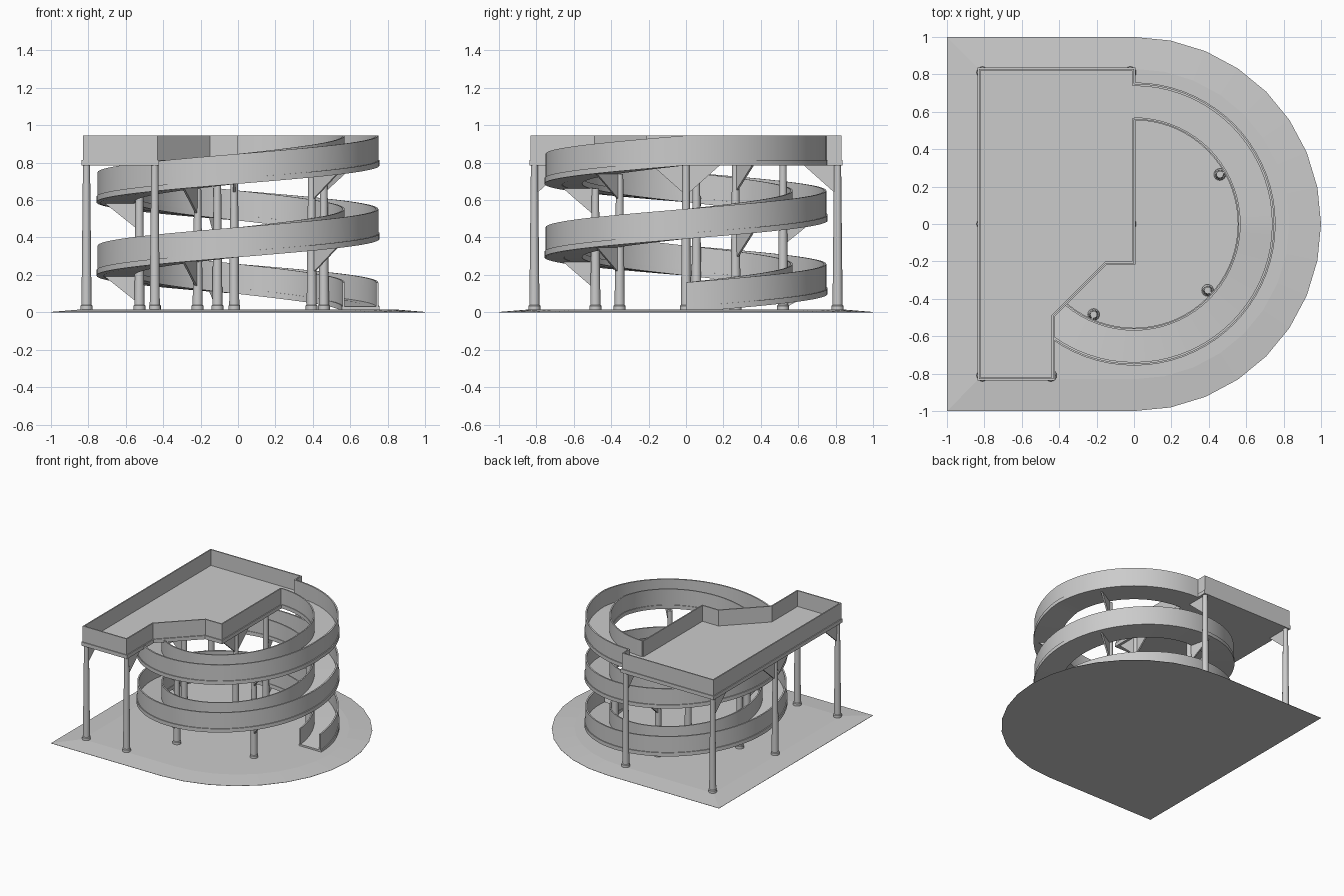
import bpy, bmesh, math
from mathutils import Vector

cube = bpy.data.objects.get("Cube")
if cube:
    bpy.data.objects.remove(cube)

grey = bpy.data.materials.new("light grey")
grey.use_nodes = True
GREY = (0.6, 0.6, 0.6, 1)
grey.diffuse_color = GREY
grey.node_tree.nodes["Principled BSDF"].inputs["Base Color"].default_value = GREY

DECK_Z, FLOOR, RIM = 0.785, 0.03, 0.16
TURNS = 720          # degrees climbed before the level run to the deck


def finish(bm, name, smooth=True):
    bmesh.ops.recalc_face_normals(bm, faces=bm.faces)
    mesh = bpy.data.meshes.new(name)
    bm.to_mesh(mesh)
    bm.free()
    obj = bpy.data.objects.new(name, mesh)
    bpy.context.collection.objects.link(obj)
    mesh.materials.append(grey)
    if smooth:
        bpy.ops.object.select_all(action='DESELECT')
        obj.select_set(True)
        bpy.context.view_layer.objects.active = obj
        bpy.ops.object.shade_smooth_by_angle(angle=math.radians(30))
    return obj


def loft(name, rings, smooth=True):
    """Join matching rings of points and cap both ends."""
    bm = bmesh.new()
    loops = [[bm.verts.new(p) for p in ring] for ring in rings]
    for a, b in zip(loops, loops[1:]):
        for i in range(len(a)):
            j = (i + 1) % len(a)
            bm.faces.new((a[i], a[j], b[j], b[i]))
    bm.faces.new(loops[0])
    bm.faces.new(loops[-1])
    return finish(bm, name, smooth)


def inward(points, closed):
    """Mitred inward direction at each corner of a counter-clockwise outline."""
    pts = [Vector(p) for p in points]
    n, result = len(pts), []
    for i, p in enumerate(pts):
        dirs = []
        if closed or i > 0:
            dirs.append((p - pts[i - 1]).normalized())
        if closed or i < n - 1:
            dirs.append((pts[(i + 1) % n] - p).normalized())
        normals = [Vector((-d.y, d.x)) for d in dirs]
        total = normals[0] + normals[-1]
        result.append(total / (1 + normals[0].dot(normals[-1])))
    return list(zip(pts, result))


# Ground pad: square back, round front side, shallow sloping rim
def pad_ring(size, z):
    arc = [math.radians(-90 + 11.25 * i) for i in range(17)]
    ring = [(size * math.cos(a), size * math.sin(a), z) for a in arc]
    return ring + [(-size, size, z), (-size, -size, z)]


loft("ground_pad", [pad_ring(1, 0), pad_ring(1, 0.002), pad_ring(0.83, 0.016)], False)


# Spiral chute: a U-shaped trough swept up two turns, then level to the deck
def chute_z(deg):
    return DECK_Z * min(deg, TURNS) / TURNS


trough = [(0.555, 0), (0.757, 0), (0.757, FLOOR), (0.75, FLOOR), (0.75, RIM), (0.738, RIM),
          (0.738, FLOOR), (0.57, FLOOR), (0.57, RIM), (0.56, RIM), (0.56, FLOOR), (0.555, FLOOR)]
rings = []
for step in range(0, 163):
    deg = step * 5
    a = math.radians(deg)
    rings.append([(r * math.cos(a), r * math.sin(a), z + chute_z(deg)) for r, z in trough])
loft("spiral_chute", rings)

# Deck slab and its wall, open where the chute leaves
outline = [(0, 0.83), (-0.83, 0.83), (-0.83, -0.83), (-0.43, -0.83),
           (-0.43, -0.49), (-0.15, -0.21), (0, -0.21)]
slab = [p - 0.007 * d for p, d in inward(outline, True)]
loft("deck_slab", [[(p.x, p.y, z) for p in slab] for z in (DECK_Z, DECK_Z + FLOOR)], False)

section = [(0, FLOOR), (0.01, FLOOR), (0.01, RIM), (0, RIM)]
wall_path = inward([(0, 0.74)] + outline + [(0, 0.565)], False)
loft("deck_wall", [[(*(p + d * off), DECK_Z + z) for off, z in section]
                   for p, d in wall_path], False)


# Tapered posts with a small foot collar, and triangular gusset plates
def post(name, x, y, height):
    profile = [(0.032, 0), (0.032, 0.035), (0.027, 0.04), (0.019, height)]
    angles = [math.tau * i / 16 for i in range(16)]
    loft(name, [[(x + r * math.cos(a), y + r * math.sin(a), z) for a in angles]
                for r, z in profile])


def gusset(name, x, y, direction, top, width, height):
    d = Vector(direction).normalized()
    side = Vector((-d.y, d.x)) * 0.006
    corners = [(0, top), (width, top), (0, top - height)]
    loft(name, [[(x + d.x * w + s * side.x, y + d.y * w + s * side.y, z) for w, z in corners]
                for s in (-1, 1)], False)


# Five posts around the inside of the chute
for i in range(5):
    deg = 30 + 72 * i
    a = math.radians(deg)
    d = (math.cos(a), math.sin(a))
    x, y = 0.53 * d[0], 0.53 * d[1]
    under_deck = deg in (102, 174)
    post(f"chute_post_{i + 1}", x, y, DECK_Z if under_deck else chute_z(deg + 360) if deg > 90 else DECK_Z)
    for turn in range(3):
        angle = deg + 360 * turn
        z = chute_z(angle) + 0.004
        if 0.1 < z and angle <= TURNS + 90:
            gusset(f"chute_gusset_{i + 1}_{turn + 1}", x, y, d, z, 0.19, min(0.15, z - 0.02))

# Six posts under the deck, braced along its long sides
deck_posts = [(-0.81, -0.81, (1,)), (-0.445, -0.81, (1,)), (-0.81, 0, (1, -1)),
              (-0.02, 0, (1, -1)), (-0.81, 0.81, (-1,)), (-0.02, 0.81, (-1,))]
for i, (x, y, ways) in enumerate(deck_posts):
    post(f"deck_post_{i + 1}", x, y, DECK_Z)
    for way in ways:
        gusset(f"deck_gusset_{i + 1}_{'back' if way > 0 else 'front'}", x, y, (0, way),
               DECK_Z, 0.18, 0.16)
